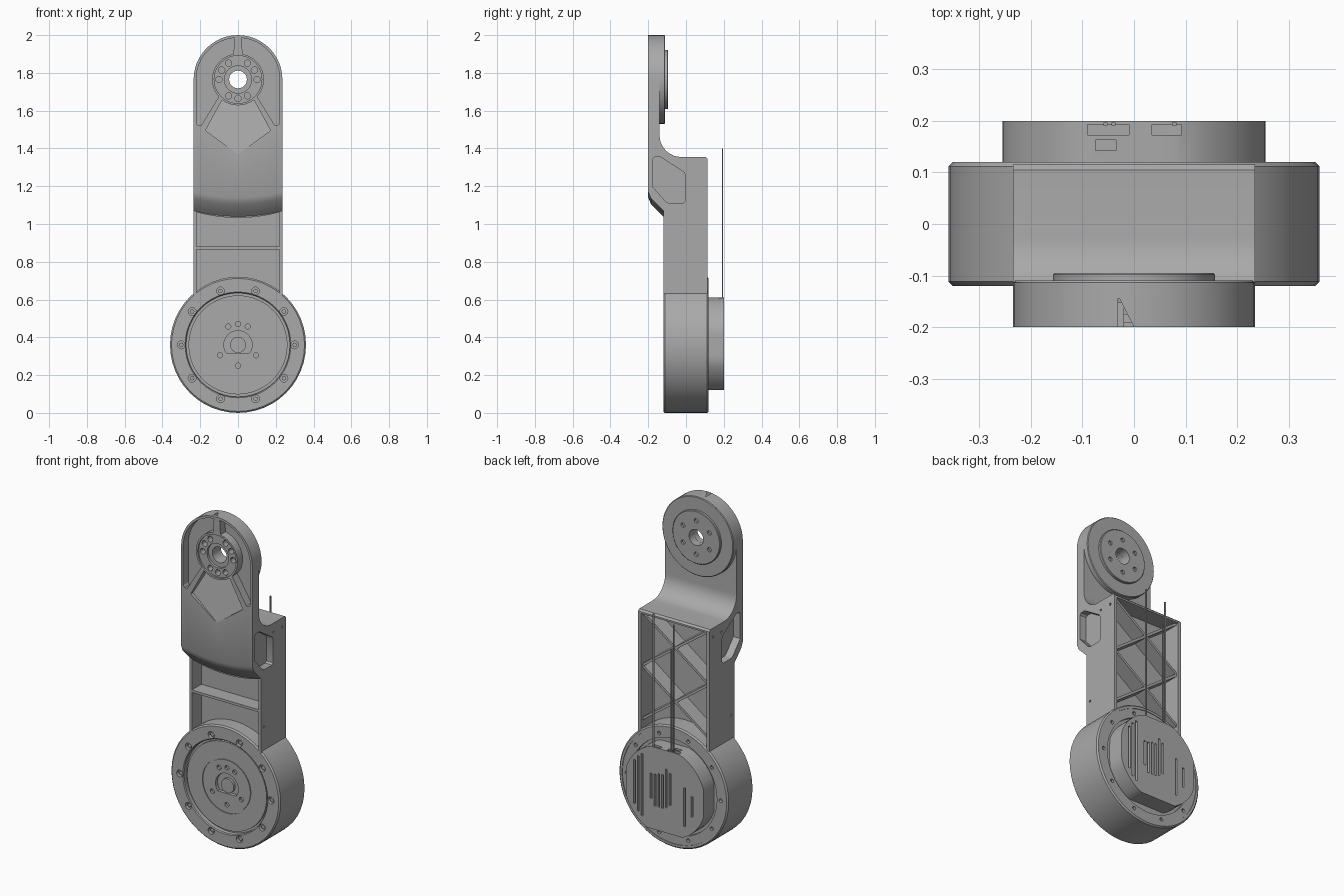
import bpy, bmesh
from math import sin, cos, pi, radians

cube = bpy.data.objects.get("Cube")
if cube:
    bpy.data.objects.remove(cube, do_unlink=True)

grey = bpy.data.materials.new("machined_grey")
grey.use_nodes = True
colour = (0.4, 0.4, 0.4, 1)
grey.diffuse_color = colour
grey.node_tree.nodes["Principled BSDF"].inputs["Base Color"].default_value = colour

DRUM, HEAD = 0.36, 1.765      # heights of the two joint axes
HALF = 0.235                  # half width of the arm


def make(name, bm):
    bmesh.ops.recalc_face_normals(bm, faces=bm.faces[:])
    mesh = bpy.data.meshes.new(name)
    bm.to_mesh(mesh)
    bm.free()
    mesh.materials.append(grey)
    obj = bpy.data.objects.new(name, mesh)
    bpy.context.scene.collection.objects.link(obj)
    return obj


def loft(name, rings, closed=False):
    """Skin a list of equal point rings; cap the ends or close the loop."""
    bm = bmesh.new()
    vs = [[bm.verts.new(p) for p in ring] for ring in rings]
    n = len(vs[0])
    pairs = list(zip(vs, vs[1:])) + ([(vs[-1], vs[0])] if closed else [])
    for a, b in pairs:
        for i in range(n):
            j = (i + 1) % n
            bm.faces.new((a[i], a[j], b[j], b[i]))
    if not closed:
        bm.faces.new(vs[0])
        bm.faces.new(vs[-1])
    return make(name, bm)


def prism(name, pts, y0, y1):
    return loft(name, [[(x, y, z) for x, z in pts] for y in (y0, y1)])


def side_prism(name, pts, x0, x1):
    return loft(name, [[(x, y, z) for y, z in pts] for x in (x0, x1)])


def arc(r, z, a0, a1, n, x=0):
    return [(x + r * cos(radians(a0 + (a1 - a0) * i / n)),
             z + r * sin(radians(a0 + (a1 - a0) * i / n))) for i in range(n + 1)]


def circle(r, z, n=40, x=0):
    return arc(r, z, 0, 360, n, x)[:-1]


def lathe(name, profile, z, closed=False):
    rings = [[(x, y, pz) for x, pz in circle(r, z, 48)] for r, y in profile]
    return loft(name, rings, closed)


def rect(x0, x1, z0, z1):
    return [(x0, z0), (x1, z0), (x1, z1), (x0, z1)]


def cut(target, cutter, mode="DIFFERENCE"):
    mod = target.modifiers.new("cut", "BOOLEAN")
    mod.operation, mod.solver, mod.object = mode, "EXACT", cutter
    bpy.context.view_layer.objects.active = target
    bpy.ops.object.modifier_apply(modifier=mod.name)
    bpy.data.objects.remove(cutter, do_unlink=True)


def holes(target, z, radius, angles, r, y0, y1):
    for a in angles:
        x, dz = radius * cos(radians(a)), radius * sin(radians(a))
        cut(target, prism("cutter", circle(r, z + dz, 12, x), y0, y1))


# Arm: side profile swept across the width, with a bowed step on the front
profile = [(-0.2, 2.02), (-0.2, 1.17), (-0.185, 1.135), (-0.135, 1.085), (-0.12, 1.07),
           (-0.12, 0.625), (0.115, 0.625), (0.115, 1.345), (0.105, 1.355)]
profile += arc(0.115, 1.47, 270, 180, 10, -0.025) + [(-0.14, 2.02)]
stations = [HALF * (i / 6 - 1) for i in range(13)]


def bow(x, y, z):
    drop = 0.03 * (1 - (x / HALF) ** 2) if y < -0.11 and 1.05 < z < 1.2 else 0
    return (x, y, z - drop)


arm = loft("arm", [[bow(x, y, z) for y, z in profile] for x in stations])
outline = [(-0.3, 0.5), (0.3, 0.5), (0.3, 1.5), (HALF, 1.5)]
outline = [(-HALF, 0.5), (HALF, 0.5)] + arc(HALF, HEAD, 0, 180, 24)
cut(arm, prism("cutter", outline, -0.4, 0.4), "INTERSECT")
cut(arm, prism("cutter", circle(0.3, DRUM), -0.4, 0.4))

# Arm front and back pockets
cut(arm, prism("cutter", rect(-0.22, 0.22, 0.5, 0.865), -0.2, -0.03))
bowed = [(x, 1.062 - 0.03 * (1 - (x / 0.22) ** 2)) for x in [0.22 - 0.044 * i for i in range(11)]]
cut(arm, prism("cutter", [(-0.22, 0.88), (0.22, 0.88)] + bowed, -0.16, -0.03))
cut(arm, prism("cutter", rect(-0.215, 0.215, 0.5, 1.335), 0.01, 0.3))

# Side windows and screw holes
window = [(-0.175, 1.345), (-0.165, 1.355), (-0.135, 1.355), (-0.012, 1.275), (-0.005, 1.26),
          (-0.005, 1.12), (-0.015, 1.11), (-0.09, 1.11), (-0.105, 1.117), (-0.175, 1.195)]
for s in (-1, 1):
    cut(arm, side_prism("cutter", window, s * 0.19, s * 0.3))
    for y, z in ((0, 1.3), (0.08, 1.3), (-0.09, 0.77)):
        cut(arm, side_prism("cutter", circle(0.007, z, 8, y), s * 0.228, s * 0.3))

# Head pockets either side of the hub
side = arc(0.221, HEAD, 85, 0, 12) + [(0.221, 1.535), (0.212, 1.522), (0.195, 1.522)]
side += arc(0.137, HEAD, -42, 80, 12)
for s in (-1, 1):
    cut(arm, prism("cutter", [(s * x, z) for x, z in side], -0.3, -0.152))

# Sloped diamond recess below the hub
diamond = [(-0.172, 1.495), (0, 1.37), (0.172, 1.495)] + arc(0.137, HEAD, -52, -128, 8)
wedge = prism("cutter", diamond, -0.25, -0.19)
for v in wedge.data.vertices:
    if v.co.y > -0.2:
        v.co.y = -0.2 + 0.17 * (v.co.z - 1.365)
cut(arm, wedge)

# Hub recess, screw circle and through hole
cut(arm, prism("cutter", circle(0.126, HEAD), -0.3, -0.19))
cut(arm, prism("cutter", circle(0.072, HEAD), -0.3, -0.175))
holes(arm, HEAD, 0.1, [0, 30, 60, 120, 150, 180, 240, 270, 300], 0.017, -0.3, -0.155)
cut(arm, prism("cutter", circle(0.047, HEAD, 24), -0.3, 0))

# Round back of the head with its raised output flange
lathe("head_back_disc", [(0.047, -0.145), (HALF, -0.145), (HALF, -0.114),
                         (0.231, -0.11), (0.047, -0.11)], HEAD, True)
flange = lathe("head_flange", [(0.047, -0.12), (0.157, -0.12), (0.157, -0.098),
                               (0.154, -0.095), (0.047, -0.095)], HEAD, True)
holes(flange, HEAD, 0.1, range(30, 390, 60), 0.013, -0.108, 0)

# Crossed ribs in the back of the arm
for low in (0.7, 1.02):
    for s in (-1, 1):
        z0, z1, t = low, low + 0.32, 0.009
        prism("cross_rib", [(-0.22 * s, z0 - t), (0.22 * s, z1 - t),
                            (0.22 * s, z1 + t), (-0.22 * s, z0 + t)], 0.005, 0.1)

# Drum housing
drum = lathe("drum_housing", [
    (0.05, -0.105), (0.155, -0.105), (0.155, -0.1), (0.161, -0.1), (0.161, -0.105),
    (0.262, -0.105), (0.262, -0.09), (0.275, -0.09), (0.275, -0.115), (0.28, -0.12),
    (0.352, -0.12), (0.36, -0.112), (0.36, 0.112), (0.352, 0.12), (0.338, 0.12),
    (0.338, 0.116), (0.285, 0.116), (0.285, 0.1), (0.05, 0.1)], DRUM)
tenths = range(0, 360, 36)
holes(drum, DRUM, 0.3, tenths, 0.021, -0.2, -0.1)
holes(drum, DRUM, 0.31, tenths, 0.011, 0.1, 0.2)
holes(drum, DRUM, 0.11, [62, 90, 118, 210, 270, 330], 0.014, -0.2, -0.09)
d_hole = [(x, max(z, DRUM - 0.045)) for x, z in arc(0.075, DRUM, -36, 216, 24)]
cut(drum, prism("cutter", d_hole, -0.2, -0.085))
prism("drive_shaft", circle(0.042, DRUM, 24), -0.1, -0.05)
for a in tenths:
    x, z = 0.3 * cos(radians(a)), DRUM + 0.3 * sin(radians(a))
    prism("housing_screw", circle(0.012, z, 8, x), -0.11, -0.09)

# Motor on the back: clipped disc with cooling slots and connector sockets
clipped = [(max(-0.255, min(0.255, x)), max(0.12, min(0.61, z)))
           for x, z in arc(0.268, DRUM, 3.75, 356.25, 47)]
motor = prism("motor", clipped, 0.09, 0.2)
slots = [(0.2, 0.24, 0.5), (0.175, 0.2, 0.53), (0.15, 0.18, 0.55), (0.09, 0.3, 0.45),
         (0.065, 0.26, 0.45), (0.04, 0.26, 0.46), (0.015, 0.26, 0.46), (-0.01, 0.27, 0.5),
         (-0.035, 0.29, 0.48), (-0.13, 0.19, 0.42), (-0.18, 0.26, 0.38)]
for x, z0, z1 in slots:
    cut(motor, prism("cutter", rect(x - 0.006, x + 0.006, z0, z1), 0.175, 0.3))
for x0, x1, y0, y1 in ((-0.09, -0.01, 0.173, 0.193), (0.035, 0.092, 0.173, 0.193),
                       (-0.075, -0.035, 0.143, 0.163)):
    cut(motor, prism("cutter", rect(x0, x1, 0.57, 0.7), y0, y1))

# Upright cables rising from the sockets
for x, top in ((0.078, 1.4), (-0.055, 1.37), (-0.04, 1.22)):
    prism("cable", rect(x - 0.004, x + 0.004, 0.56, top), 0.191, 0.197)

# Smooth shading with sharp machined edges
for obj in bpy.context.scene.objects:
    obj.select_set(obj.type == "MESH")
bpy.context.view_layer.objects.active = arm
bpy.ops.object.shade_smooth_by_angle(angle=radians(30))
